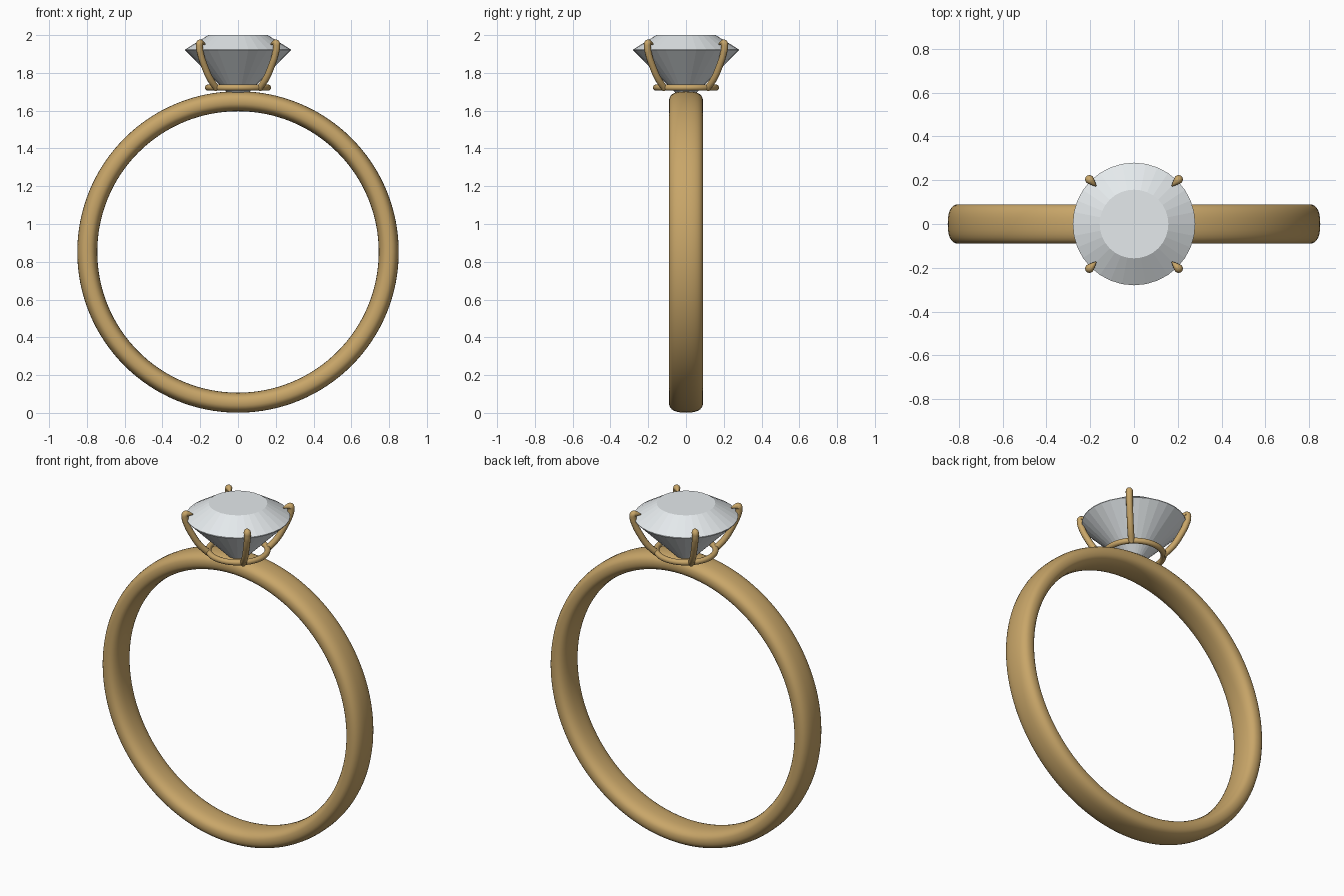
import bpy, bmesh, math
from mathutils import Vector

if "Cube" in bpy.data.objects:
    bpy.data.objects.remove(bpy.data.objects["Cube"])


def material(name, rgb):
    m = bpy.data.materials.new(name)
    m.diffuse_color = (*rgb, 1)
    m.use_nodes = True
    m.node_tree.nodes["Principled BSDF"].inputs["Base Color"].default_value = m.diffuse_color
    return m


gold = material("gold", (0.58, 0.38, 0.14))
clear = material("clear_stone", (0.78, 0.82, 0.84))


def add_mesh(name, bm, mat, smooth):
    bmesh.ops.recalc_face_normals(bm, faces=bm.faces)
    for f in bm.faces:
        f.smooth = smooth
    me = bpy.data.meshes.new(name)
    bm.to_mesh(me)
    bm.free()
    me.materials.append(mat)
    ob = bpy.data.objects.new(name, me)
    bpy.context.collection.objects.link(ob)
    return ob


def loft_rings(bm, rings, closed):
    """Skin consecutive loops of points with quads."""
    loops = [[bm.verts.new(p) for p in r] for r in rings]
    n = len(loops[0])
    for i in range(len(loops) - (0 if closed else 1)):
        a, b = loops[i], loops[(i + 1) % len(loops)]
        for j in range(n):
            k = (j + 1) % n
            bm.faces.new((a[j], a[k], b[k], b[j]))
    return loops


# Band: rounded comfort-fit section swept round a circle in the xz plane
def section(t, half_r, half_w, power):
    c, s = math.cos(t), math.sin(t)
    return (math.copysign(abs(c) ** power, c) * half_r,
            math.copysign(abs(s) ** power, s) * half_w)


BAND_R, BAND_Z = 0.798, 0.852
profile = [section(math.tau * i / 28, 0.053, 0.09, 0.8) for i in range(28)]
rings = []
for i in range(128):
    a = math.tau * i / 128
    rings.append([((BAND_R + r) * math.sin(a), w, BAND_Z + (BAND_R + r) * math.cos(a))
                  for r, w in profile])
bm = bmesh.new()
loft_rings(bm, rings, True)
add_mesh("band", bm, gold, True)

# Stone: faceted table, crown, girdle and pointed pavilion
SEG = 32


def circle(r, z):
    return [(r * math.cos(math.tau * i / SEG), r * math.sin(math.tau * i / SEG), z)
            for i in range(SEG)]


bm = bmesh.new()
loops = loft_rings(bm, [circle(0.157, 2.0), circle(0.28, 1.924), circle(0.28, 1.92)], False)
bm.faces.new(loops[0])
culet = bm.verts.new((0, 0, 1.64))
for i in range(SEG):
    bm.faces.new((loops[2][i], loops[2][(i + 1) % SEG], culet))
add_mesh("stone", bm, clear, False)

# Collar under the stone
bpy.ops.mesh.primitive_torus_add(major_radius=0.159, minor_radius=0.016, major_segments=64,
                                 minor_segments=14, location=(0, 0, 1.722))
collar = bpy.context.object
collar.name = "collar"
collar.data.materials.append(gold)
bpy.ops.object.shade_smooth()

# Four prongs: curved wires folding over the girdle, tapering at the tip
# (distance along the diagonal, height, relative thickness)
path = [(0.157, 1.715, 1), (0.21, 1.77, 1), (0.25, 1.835, 1), (0.28, 1.90, 1),
        (0.289, 1.94, 1.05), (0.286, 1.957, 1.1), (0.270, 1.958, 0.8), (0.245, 1.952, 0.15)]
for i, name in enumerate(("back_right", "back_left", "front_left", "front_right")):
    cu = bpy.data.curves.new(name + "_prong", 'CURVE')
    cu.dimensions = '3D'
    cu.bevel_depth = 0.018
    cu.bevel_resolution = 3
    cu.resolution_u = 6
    cu.use_fill_caps = True
    sp = cu.splines.new('BEZIER')
    sp.bezier_points.add(len(path) - 1)
    a = math.pi / 4 + i * math.pi / 2
    for bp, (r, z, t) in zip(sp.bezier_points, path):
        bp.co = Vector((r * math.cos(a), r * math.sin(a), z))
        bp.radius = t
        bp.handle_left_type = bp.handle_right_type = 'AUTO'
    cu.materials.append(gold)
    ob = bpy.data.objects.new(name + "_prong", cu)
    bpy.context.collection.objects.link(ob)
